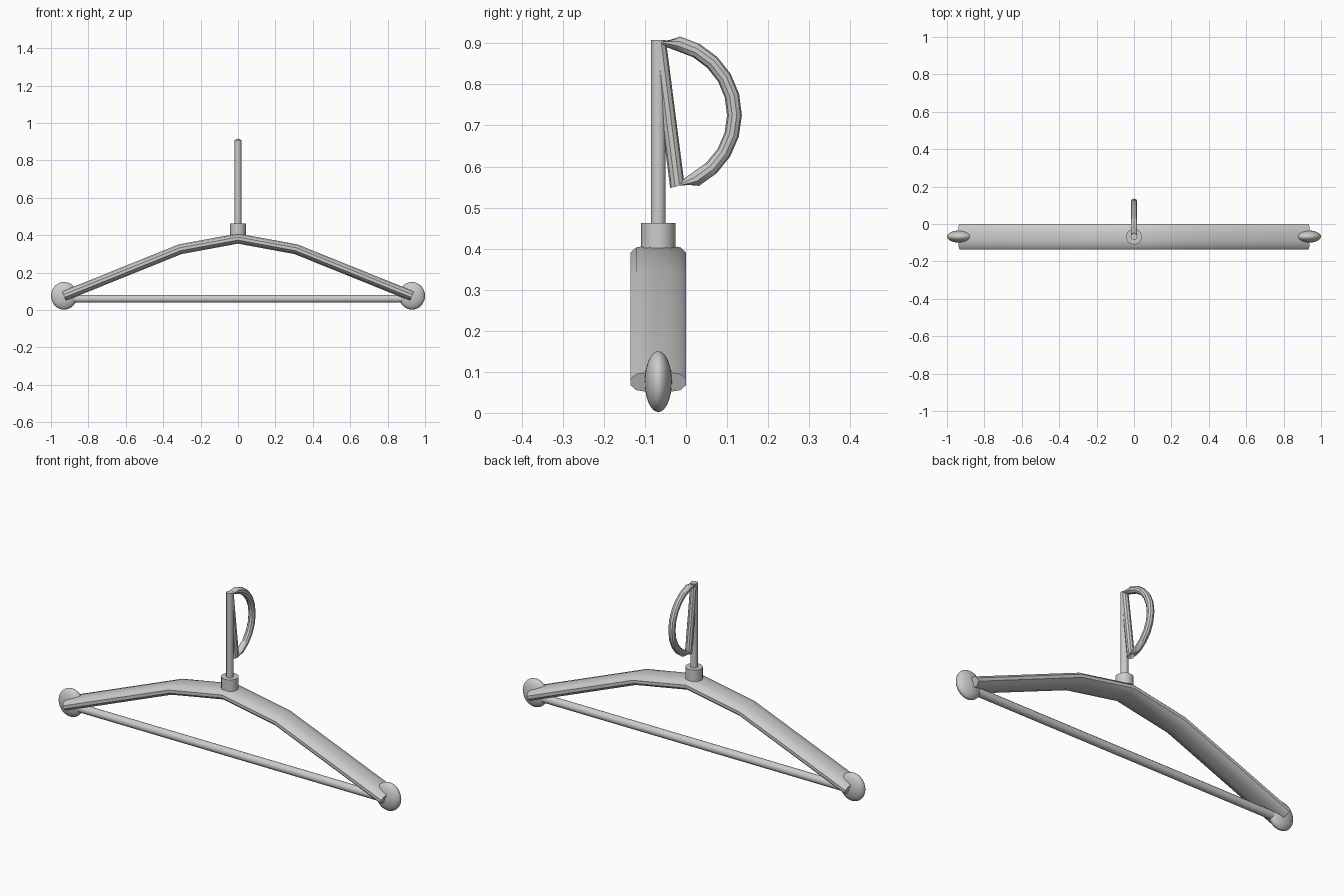
import bpy, bmesh
from math import sin, cos, radians, pi
from mathutils import Vector

if "Cube" in bpy.data.objects:
    bpy.data.objects.remove(bpy.data.objects["Cube"])

YC = -0.0675  # depth plane of the hanger body


def loft(name, rings, closed=False):
    """Skin a list of equal-sized vertex rings, capping open ends."""
    bm = bmesh.new()
    rows = [[bm.verts.new(p) for p in r] for r in rings]
    n = len(rows[0])
    for i in range(len(rows) if closed else len(rows) - 1):
        a, b = rows[i], rows[(i + 1) % len(rows)]
        for j in range(n):
            k = (j + 1) % n
            bm.faces.new((a[j], a[k], b[k], b[j]))
    if not closed:
        bm.faces.new(rows[0])
        bm.faces.new(rows[-1])
    bmesh.ops.recalc_face_normals(bm, faces=bm.faces)
    me = bpy.data.meshes.new(name)
    bm.to_mesh(me)
    bm.free()
    ob = bpy.data.objects.new(name, me)
    bpy.context.collection.objects.link(ob)
    smooth(ob)
    return ob


def smooth(ob):
    bpy.ops.object.select_all(action='DESELECT')
    bpy.context.view_layer.objects.active = ob
    ob.select_set(True)
    bpy.ops.object.shade_smooth_by_angle(angle=radians(35))


def cylinder(name, r, depth, loc, sides, rot=(0, 0, 0)):
    bpy.ops.mesh.primitive_cylinder_add(vertices=sides, radius=r, depth=depth,
                                        location=loc, rotation=rot)
    ob = bpy.context.object
    ob.name = name
    smooth(ob)


# Shoulder bar: wide flattened section swept along the bent arms
half = [(0.0675, 0.008), (0.054, 0.021), (0.02, 0.027)]
upper = half + [(-y, z) for y, z in reversed(half)]
section = upper + [(-y, -z) for y, z in upper]
path = [(-0.93, 0.075), (-0.31, 0.325), (0, 0.382), (0.31, 0.325), (0.93, 0.075)]
path = [Vector(p) for p in path]
rings = []
for i, p in enumerate(path):
    d = (path[min(i + 1, 4)] - path[max(i - 1, 0)]).normalized()
    rings.append([(p.x - d.y * h, YC + w, p.y + d.x * h) for w, h in section])
loft("shoulder_bar", rings)

# Trouser bar
cylinder("trouser_bar", 0.021, 1.78, (0, YC, 0.06), 12, (0, pi / 2, 0))

# Rounded end tips
for side, label in ((-1, "left"), (1, "right")):
    bpy.ops.mesh.primitive_uv_sphere_add(segments=24, ring_count=16, radius=1,
                                         location=(side * 0.93, YC, 0.076))
    tip = bpy.context.object
    tip.name = label + "_tip"
    tip.scale = (0.07, 0.033, 0.074)
    smooth(tip)

# Collar and stem
cylinder("collar", 0.042, 0.083, (0, YC, 0.4215), 20)
cylinder("stem", 0.018, 0.478, (0, YC, 0.669), 12)

# Hook: arc in the depth plane, its ends joined by a straight run
N, R = 12, 0.018
angles = [radians(92 - 15.4 * i) for i in range(N)]
pts = [Vector((-0.06 + 0.178 * cos(a), 0.726 + 0.178 * sin(a))) for a in angles]
hook = []
for i, p in enumerate(pts):
    t = (pts[(i + 1) % N] - pts[i - 1]).normalized()
    n = Vector((-t.y, t.x))
    if i in (0, N - 1):
        n = -n  # pinch where the straight run meets the arc
    hook.append([(R * sin(a), p.x + n.x * R * cos(a), p.y + n.y * R * cos(a))
                 for a in (2 * pi * j / 10 for j in range(10))])
loft("hook", hook, closed=True)
